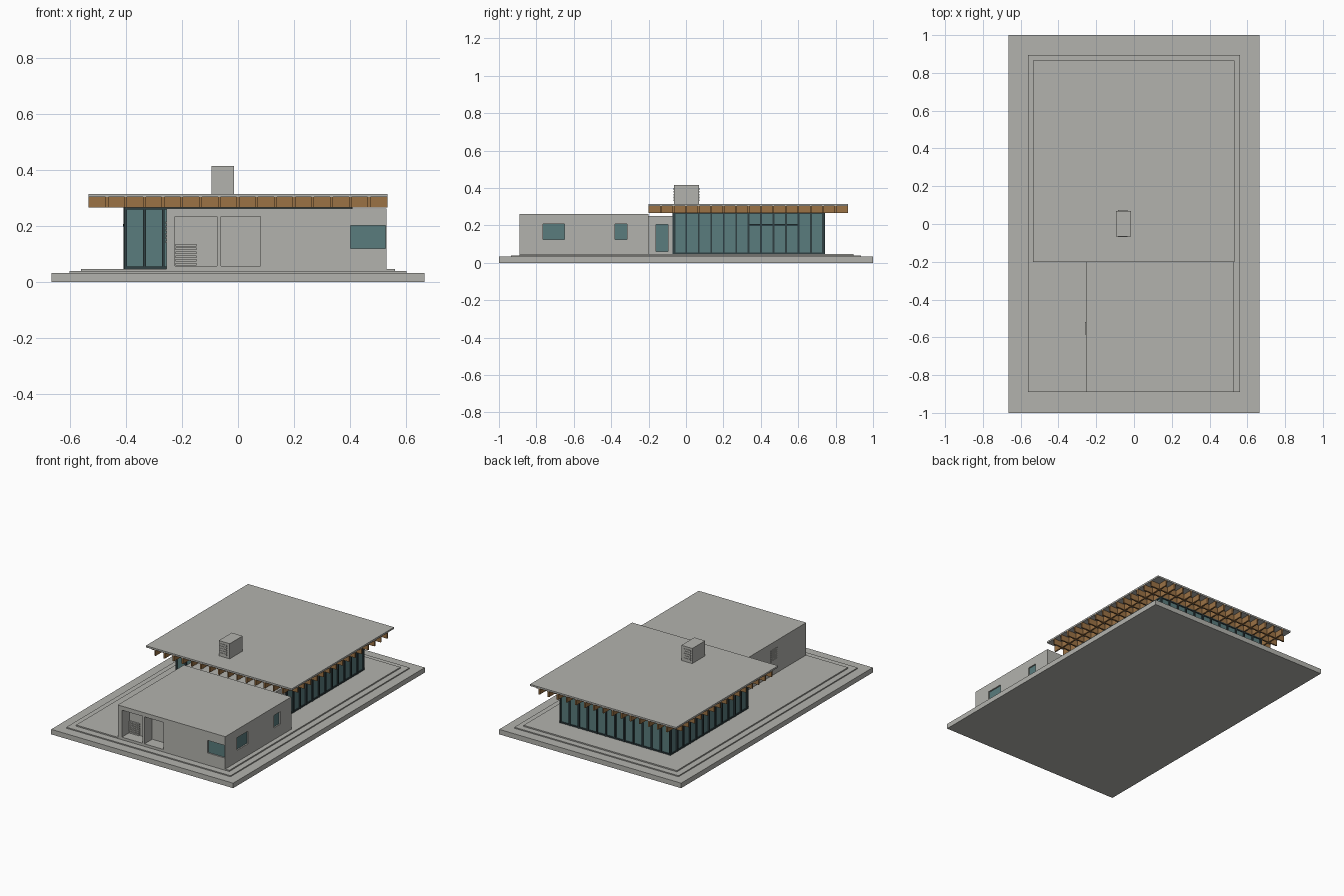
import bpy, bmesh

if "Cube" in bpy.data.objects:
    bpy.data.objects.remove(bpy.data.objects["Cube"])


def material(name, rgb):
    m = bpy.data.materials.new(name)
    m.diffuse_color = (*rgb, 1)
    m.use_nodes = True
    m.node_tree.nodes["Principled BSDF"].inputs["Base Color"].default_value = m.diffuse_color
    return m


GREY = material("concrete grey", (0.45, 0.45, 0.42))
GLASS = material("teal glass", (0.10, 0.20, 0.205))
WOOD = material("beam wood", (0.33, 0.17, 0.06))
FRAME = material("dark frame", (0.03, 0.05, 0.055))


def boxes(name, mat, items):
    """One object from boxes given as (x0, x1, y0, y1, z0, z1)."""
    bm = bmesh.new()
    for x0, x1, y0, y1, z0, z1 in items:
        vs = bmesh.ops.create_cube(bm, size=1)["verts"]
        for v in vs:
            v.co.x = x0 if v.co.x < 0 else x1
            v.co.y = y0 if v.co.y < 0 else y1
            v.co.z = z0 if v.co.z < 0 else z1
    me = bpy.data.meshes.new(name)
    bm.to_mesh(me)
    bm.free()
    ob = bpy.data.objects.new(name, me)
    me.materials.append(mat)
    bpy.context.collection.objects.link(ob)
    return ob


def carve(ob, items):
    """Cut box-shaped recesses out of an object."""
    cutter = boxes("cutter", GREY, items)
    mod = ob.modifiers.new("recess", 'BOOLEAN')
    mod.operation, mod.solver, mod.object = 'DIFFERENCE', 'EXACT', cutter
    bpy.context.view_layer.objects.active = ob
    bpy.ops.object.modifier_apply(modifier=mod.name)
    bpy.data.objects.remove(cutter)


# Stepped plinth
boxes("plinth", GREY, [(-0.665, 0.665, -1, 1, 0, 0.033)])
boxes("middle_step", GREY, [(-0.6, 0.6, -0.935, 0.935, 0.033, 0.040)])
boxes("upper_step", GREY, [(-0.56, 0.56, -0.89, 0.895, 0.040, 0.048)])

# Front block with two doorway recesses and window recesses
D = 0.015
block = boxes("front_block", GREY, [(-0.255, 0.53, -0.89, -0.2, 0.04, 0.262)])
carve(block, [
    (-0.225, -0.075, -0.95, -0.81, 0.057, 0.235),
    (-0.06, 0.08, -0.95, -0.81, 0.057, 0.235),
    (0.40, 0.526, -0.95, -0.89 + D, 0.12, 0.203),
    (0.53 - D, 0.6, -0.765, -0.65, 0.125, 0.208),
    (0.53 - D, 0.6, -0.38, -0.315, 0.125, 0.208),
])
link = boxes("link_block", GREY, [(-0.255, 0.4, -0.2, -0.07, 0.04, 0.25)])
carve(link, [(0.4 - D, 0.5, -0.16, -0.095, 0.06, 0.205)])

# Window panes sitting in the recesses
boxes("window_panes", GLASS, [
    (0.40, 0.526, -0.89 + D - 0.006, -0.89 + D, 0.12, 0.203),
    (0.53 - D, 0.536 - D, -0.765, -0.65, 0.125, 0.208),
    (0.53 - D, 0.536 - D, -0.38, -0.315, 0.125, 0.208),
    (0.4 - D, 0.406 - D, -0.16, -0.095, 0.06, 0.205),
])

# Louvre slats in the doorway and on the west wall
boxes("doorway_louvre", GREY, [
    (-0.222, -0.148, -0.822, -0.81, 0.06 + 0.0135 * i, 0.069 + 0.0135 * i) for i in range(6)])
boxes("west_louvre", GREY, [
    (-0.259, -0.255, -0.585, -0.52, 0.14 + 0.0135 * i, 0.149 + 0.0135 * i) for i in range(6)])

# Glass pavilion: four walls, posts on a regular pitch, rails
X0, X1, Y0, Y1 = -0.4, 0.4, -0.065, 0.735
ZB, ZT, N = 0.048, 0.268, 12
P = (X1 - X0) / N
boxes("pavilion_glass", GLASS, [
    (X0, X1, Y0, Y0 + 0.005, ZB, ZT), (X0, X1, Y1 - 0.005, Y1, ZB, ZT),
    (X0, X0 + 0.005, Y0, Y1, ZB, ZT), (X1 - 0.005, X1, Y0, Y1, ZB, ZT)])
posts, W = [], 0.005
for i in range(N + 1):
    x, y = X0 + P * i, Y0 + P * i
    for e in (Y0, Y1):
        posts.append((x - W, x + W, e - 0.008, e + 0.008, ZB, ZT))
    if 0 < i < N:
        for e in (X0, X1):
            posts.append((e - 0.008, e + 0.008, y - W, y + W, ZB, ZT))
boxes("pavilion_posts", FRAME, posts)
rails = []
for z0, z1 in ((ZB, 0.056), (0.26, ZT)):
    for e in (Y0, Y1):
        rails.append((X0 - 0.006, X1 + 0.006, e - 0.006, e + 0.006, z0, z1))
    for e in (X0, X1):
        rails.append((e - 0.006, e + 0.006, Y0, Y1, z0, z1))
boxes("pavilion_rails", FRAME, rails)

# Door head bars across the side doors
boxes("door_heads", FRAME, [
    (e - 0.01, e + 0.01, Y0 + 6 * P, Y0 + 10 * P, 0.199, 0.207) for e in (X0, X1)])

# Flat roof over a grid of timber beams running both ways
RX, RY, S = -0.5335, -0.2, 1.0667
boxes("roof_slab", GREY, [(RX, RX + S, RY, RY + S, 0.304, 0.315)])
pitch, B = S / 16, 0.005
beams = []
for i in range(1, 16):
    x, y = RX + pitch * i, RY + pitch * i
    beams.append((x - B, x + B, RY, RY + S, 0.266, 0.304))
    beams.append((RX, RX + S, y - B, y + B, 0.2665, 0.304))
boxes("roof_beams", WOOD, beams)

# Chimney with shallow louvres on front and back
boxes("chimney", GREY, [(-0.095, -0.015, -0.065, 0.07, 0.305, 0.415)])
boxes("chimney_louvres", GREY, [
    (-0.085, -0.035, y, y + 0.003, 0.33 + 0.015 * i, 0.339 + 0.015 * i)
    for y in (-0.068, 0.07) for i in range(5)])
